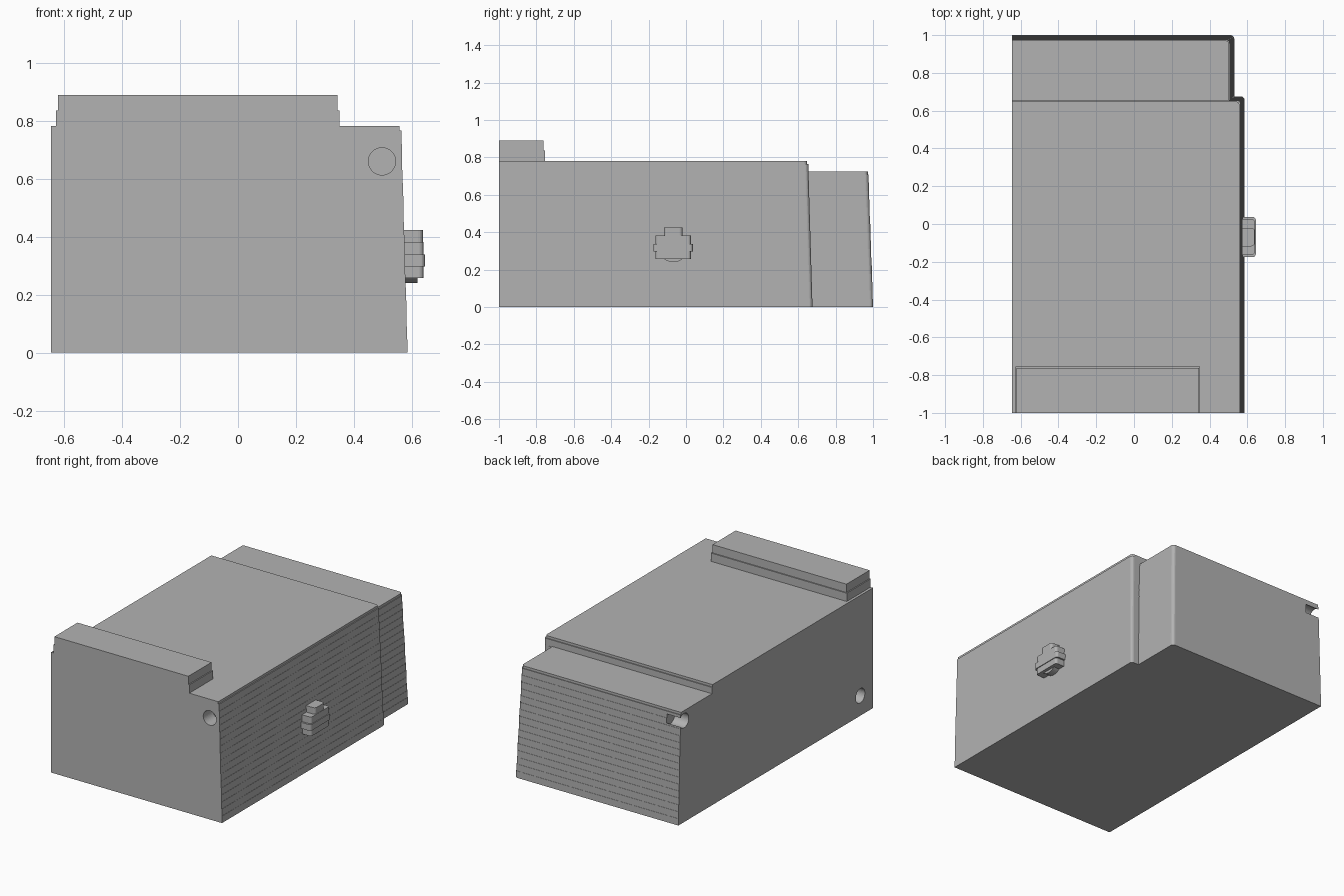
import bpy, bmesh, math
from mathutils import Matrix, Vector

if "Cube" in bpy.data.objects:
    bpy.data.objects.remove(bpy.data.objects["Cube"], do_unlink=True)

grey = bpy.data.materials.new("mid grey")
grey.use_nodes = True
grey.diffuse_color = (0.45, 0.45, 0.45, 1)
grey.node_tree.nodes["Principled BSDF"].inputs["Base Color"].default_value = (0.45, 0.45, 0.45, 1)


def finish(bm, name):
    bmesh.ops.recalc_face_normals(bm, faces=bm.faces)
    mesh = bpy.data.meshes.new(name)
    bm.to_mesh(mesh)
    bm.free()
    mesh.materials.append(grey)
    obj = bpy.data.objects.new(name, mesh)
    bpy.context.collection.objects.link(obj)
    return obj


def outline(x0, x1, y0, y1, radius):
    """Rectangle with its back +x corner rounded."""
    pts = [(x0, y0), (x1, y0)]
    if radius:
        for i in range(7):
            a = math.pi / 2 * i / 6
            pts.append((x1 - radius + radius * math.cos(a), y1 - radius + radius * math.sin(a)))
    else:
        pts.append((x1, y1))
    return pts + [(x0, y1)]


def terraced_block(name, x, y, z, draft, radius=0, left_draft=0, lip=0, step=0.045):
    """Block whose drafted sides climb in thin upright layers; front stays upright."""
    bm = bmesh.new()
    top = z[1] - (0.016 if lip else 0)
    count = max(2, round((top - z[0]) / step))
    levels = []
    for i in range(count):
        inset = draft * i / (count - 1)
        for k in (i, i + 1):
            levels.append((z[0] + (top - z[0]) * k / count, inset))
    if lip:
        levels += [(top, draft + lip), (z[1], draft + lip)]
    rings = []
    for h, d in levels:
        pts = outline(x[0] + d * left_draft, x[1] - d, y[0], y[1] - d, radius)
        rings.append([bm.verts.new((px, py, h)) for px, py in pts])
    for low, high in zip(rings, rings[1:]):
        for i in range(len(low)):
            j = (i + 1) % len(low)
            if all((a.co - b.co).length < 1e-7 for a, b in ((low[i], high[i]), (low[j], high[j]))):
                continue
            bm.faces.new((low[i], low[j], high[j], high[i]))
    bm.faces.new(rings[0])
    bm.faces.new(rings[-1])
    bmesh.ops.remove_doubles(bm, verts=bm.verts, dist=1e-6)
    return finish(bm, name)


def cylinder(name, centre, radius, depth, axis):
    bm = bmesh.new()
    turn = Vector((0, 0, 1)).rotation_difference(Vector(axis)).to_matrix().to_4x4()
    bmesh.ops.create_cone(bm, cap_ends=True, segments=40, radius1=radius, radius2=radius,
                          depth=depth, matrix=Matrix.Translation(centre) @ turn)
    return finish(bm, name)


def drill(target, name, centre, axis):
    cutter = cylinder(name, centre, 0.047, 0.2, axis)
    cutter.hide_render = True
    cutter.hide_viewport = True
    mod = target.modifiers.new(name, "BOOLEAN")
    mod.operation = "DIFFERENCE"
    mod.solver = "EXACT"
    mod.object = cutter


# Body, lower rear section and raised front ridge
body = terraced_block("main_body", (-0.645, 0.585), (-1, 0.675), (0, 0.782), 0.021, 0.018, lip=0.006)
rear = terraced_block("rear_section", (-0.645, 0.531), (0.64, 1), (0, 0.725), 0.024, 0.02, lip=0.004)
ridge = terraced_block("front_ridge", (-0.628, 0.35), (-1, -0.755), (0.782, 0.89), 0.007, left_draft=1)

# Locating holes
drill(body, "front_hole_cutter", (0.497, -1, 0.66), (0, 1, 0))
drill(body, "left_front_hole_cutter", (-0.645, -0.87, 0.13), (1, 0, 0))
drill(rear, "left_rear_hole_cutter", (-0.645, 0.94, 0.66), (1, 0, 0))

# Knob on the side: round base and stacked plates
parts = [body, rear, ridge]
parts.append(cylinder("knob_base", (0.59, -0.068, 0.318), 0.078, 0.06, (1, 0, 0)))


def knob_plate(name, x1, y0, y1, z0, z1):
    bm = bmesh.new()
    x0 = 0.555
    size = Matrix.Diagonal((x1 - x0, y1 - y0, z1 - z0, 1))
    middle = Matrix.Translation(((x0 + x1) / 2, (y0 + y1) / 2, (z0 + z1) / 2))
    bmesh.ops.create_cube(bm, size=1, matrix=middle @ size)
    edges = [e for e in bm.edges if all(v.co.x > x1 - 0.001 for v in e.verts)
             and abs(e.verts[0].co.z - e.verts[1].co.z) > 0.001]
    bmesh.ops.bevel(bm, geom=edges, offset=0.016, segments=4, profile=0.5, affect="EDGES")
    return finish(bm, name)


parts.append(knob_plate("knob_top", 0.638, -0.118, -0.02, 0.37, 0.424))
parts.append(knob_plate("knob_middle", 0.64, -0.163, 0.026, 0.258, 0.382))
parts.append(knob_plate("knob_rib", 0.645, -0.175, 0.037, 0.298, 0.338))

# Smooth the rounded corners, keep all edges sharp
for obj in bpy.context.view_layer.objects:
    obj.select_set(obj in parts)
bpy.context.view_layer.objects.active = body
bpy.ops.object.shade_smooth_by_angle(angle=math.radians(30))
